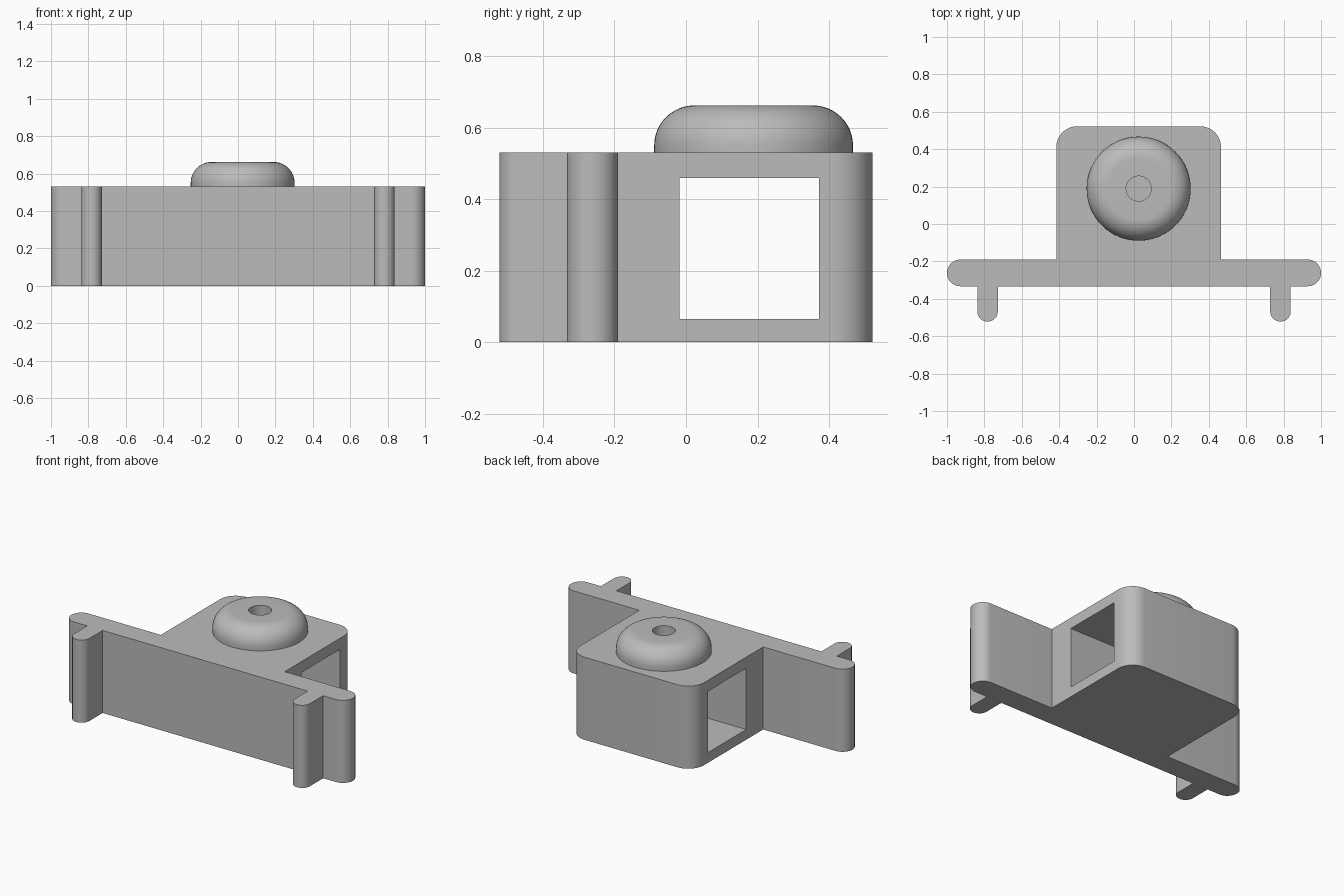
import bpy
import bmesh
from math import pi, sin, cos
from mathutils import Vector

if "Cube" in bpy.data.objects:
    bpy.data.objects.remove(bpy.data.objects["Cube"], do_unlink=True)

grey = bpy.data.materials.new("plain grey")
grey.use_nodes = True
GREY = (0.5, 0.5, 0.5, 1)
grey.diffuse_color = GREY
grey.node_tree.nodes["Principled BSDF"].inputs["Base Color"].default_value = GREY

HEIGHT = 0.53


def fillet(corners, steps=10):
    """Round each (x, y, radius) right-angled corner of an outline."""
    points = []
    for i, (x, y, r) in enumerate(corners):
        p = Vector((x, y))
        if r == 0:
            points.append(p)
            continue
        before = (Vector(corners[i - 1][:2]) - p).normalized()
        after = (Vector(corners[(i + 1) % len(corners)][:2]) - p).normalized()
        centre = p + (before + after) * r
        for k in range(steps + 1):
            a = k / steps * pi / 2
            q = centre - after * r * cos(a) - before * r * sin(a)
            if not points or (q - points[-1]).length > 1e-5:
                points.append(q)
    return points


def finish(name, bm):
    bmesh.ops.recalc_face_normals(bm, faces=bm.faces)
    mesh = bpy.data.meshes.new(name)
    bm.to_mesh(mesh)
    bm.free()
    mesh.materials.append(grey)
    obj = bpy.data.objects.new(name, mesh)
    bpy.context.collection.objects.link(obj)
    return obj


def smooth(obj):
    bpy.ops.object.select_all(action="DESELECT")
    obj.select_set(True)
    bpy.context.view_layer.objects.active = obj
    bpy.ops.object.shade_smooth_by_angle(angle=pi / 6)


# Body: cross plate, two front ribs and the rear housing in one outline
front, back, end = -0.333, -0.19, 0.0715
rib_in, rib_out, rib_tip, rib_r = 0.728, 0.838, -0.522, 0.0549
left_half = [
    (rib_in, front, 0), (rib_in, rib_tip, rib_r), (rib_out, rib_tip, rib_r),
    (rib_out, front, 0), (1, front, end), (1, back, end),
]
right_half = [(-x, y, r) for x, y, r in reversed(left_half)]
housing = [(0.465, back, 0), (0.465, 0.522, 0.11),
           (-0.415, 0.522, 0.11), (-0.415, back, 0)]
bm = bmesh.new()
base = bm.faces.new([bm.verts.new((p.x, p.y, 0))
                     for p in fillet(left_half + housing + right_half)])
raised = bmesh.ops.extrude_face_region(bm, geom=[base], use_keep_orig=True)
top = [v for v in raised["geom"] if isinstance(v, bmesh.types.BMVert)]
bmesh.ops.translate(bm, verts=top, vec=(0, 0, HEIGHT))
body = finish("mount_body", bm)

# Square passage through the housing from side to side
bm = bmesh.new()
bmesh.ops.create_cube(bm, size=1)
bmesh.ops.scale(bm, verts=bm.verts, vec=(1.4, 0.39, 0.393))
bmesh.ops.translate(bm, verts=bm.verts, vec=(0, 0.177, 0.262))
cutter = finish("passage_cutter", bm)
cut = body.modifiers.new("passage", "BOOLEAN")
cut.operation = "DIFFERENCE"
cut.solver = "EXACT"
cut.object = cutter
bpy.context.view_layer.objects.active = body
bpy.ops.object.modifier_apply(modifier=cut.name)
bpy.data.objects.remove(cutter, do_unlink=True)
smooth(body)

# Round knob with a soft shoulder and a blind centre hole
radius, shoulder, knob_top, hole = 0.278, 0.112, 0.662, 0.067
profile = [(0, HEIGHT + 0.002), (hole, HEIGHT + 0.002), (hole, knob_top)]
for k in range(13):
    a = pi / 2 * (1 - k / 12)
    profile.append((radius - shoulder + shoulder * cos(a),
                    knob_top - shoulder + shoulder * sin(a)))
profile.append((radius, HEIGHT))
bm = bmesh.new()
verts = [bm.verts.new((r, 0, z)) for r, z in profile]
edges = [bm.edges.new(pair) for pair in zip(verts, verts[1:])]
bmesh.ops.spin(bm, geom=verts + edges, cent=(0, 0, 0), axis=(0, 0, 1),
               angle=2 * pi, steps=64)
bmesh.ops.remove_doubles(bm, verts=bm.verts, dist=1e-5)
rim = [e for e in bm.edges if e.is_boundary]
bmesh.ops.holes_fill(bm, edges=rim, sides=0)
knob = finish("round_knob", bm)
knob.location = (0.025, 0.189, 0)
smooth(knob)
